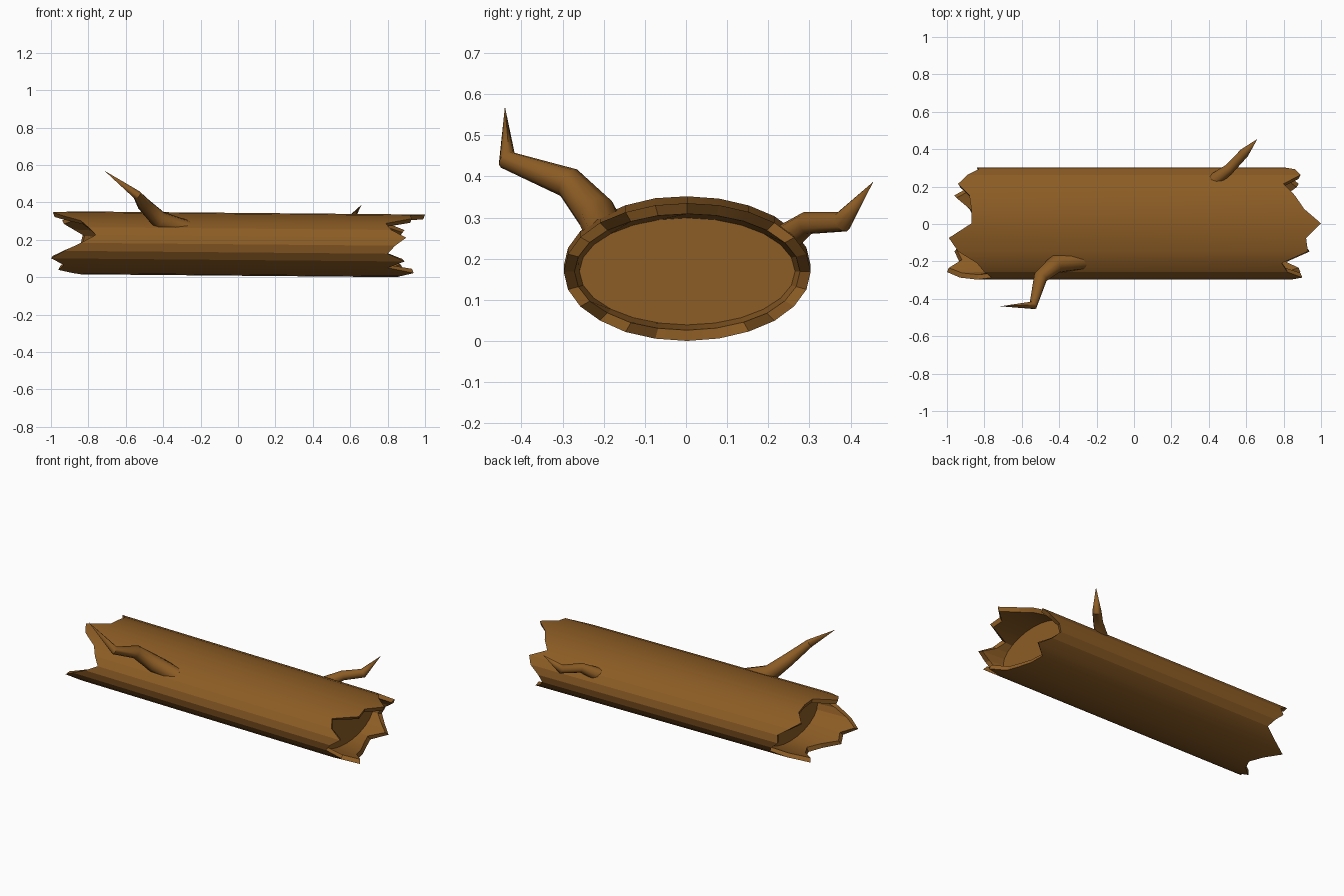
import bpy, bmesh, math
from mathutils import Vector

if "Cube" in bpy.data.objects:
    bpy.data.objects.remove(bpy.data.objects["Cube"])

bark = bpy.data.materials.new("bark brown")
bark.diffuse_color = (0.262, 0.107, 0.018, 1)
bark.use_nodes = True
bark.node_tree.nodes["Principled BSDF"].inputs["Base Color"].default_value = bark.diffuse_color

# Length of the broken edge every 15 degrees, from +y over the top
RIGHT = [.80, .86, .89, .80, .86, .91, 1.0, .92, .93, .79, .82, .90,
         .84, .80, .89, .80, .94, .87, .85, .82, .80, .88, .82, .78]
LEFT = [.84, .83, .89, .94, .88, .87, .87, .99, .94, .84, .80, .76,
        .84, .93, 1.0, .93, .96, .88, .84, .88, .96, .85, .76, .79]
N = 24


def finish(name, bm, angle):
    bmesh.ops.recalc_face_normals(bm, faces=bm.faces)
    mesh = bpy.data.meshes.new(name)
    bm.to_mesh(mesh)
    bm.free()
    mesh.materials.append(bark)
    ob = bpy.data.objects.new(name, mesh)
    bpy.context.collection.objects.link(ob)
    bpy.ops.object.select_all(action='DESELECT')
    ob.select_set(True)
    bpy.context.view_layer.objects.active = ob
    bpy.ops.object.shade_smooth_by_angle(angle=math.radians(angle))


def bridge(bm, a, b):
    n = len(a)
    for i in range(n):
        j = (i + 1) % n
        bm.faces.new((a[i], a[j], b[j], b[i]))


def log_ring(bm, xs, inset):
    # Oval ring whose x varies per vertex; the log dips slightly to the right
    ring = []
    for i, x in enumerate(xs):
        a = math.tau * i / N
        ring.append(bm.verts.new((x, .003 + (.3 - inset) * math.cos(a),
                                  .176 - .009 * x + (.168 - inset) * math.sin(a))))
    return ring


# Hollow-ended log: floor, inner wall, rim, outer wall, rim, inner wall, floor
bm = bmesh.new()
left = [-v for v in LEFT]
rings = [log_ring(bm, xs, inset) for xs, inset in (
    ([-.72] * N, .038), ([x + .01 for x in left], .026), (left, 0),
    (RIGHT, 0), ([x - .01 for x in RIGHT], .026), ([.74] * N, .038))]
for a, b in zip(rings, rings[1:]):
    bridge(bm, a, b)
bm.faces.new(rings[0])
bm.faces.new(rings[-1])
finish("hollow_log", bm, 14)


def branch(name, path, radii, sides=10):
    # Bent tapering twig with mitred joints and a pointed tip
    pts = [Vector(p) for p in path]
    bm = bmesh.new()
    rings = []
    side = None
    for k in range(len(pts) - 1):
        ahead = (pts[k + 1] - pts[k]).normalized()
        back = (pts[k] - pts[k - 1]).normalized() if k else ahead
        t = (ahead + back).normalized()
        if side is None:
            side = t.orthogonal()
        side = (side - t * side.dot(t)).normalized()
        up = t.cross(side)
        rings.append([bm.verts.new(pts[k] + radii[k] * (
            side * math.cos(math.tau * i / sides) + up * math.sin(math.tau * i / sides)))
            for i in range(sides)])
    for a, b in zip(rings, rings[1:]):
        bridge(bm, a, b)
    bm.faces.new(rings[0])
    tip = bm.verts.new(pts[-1])
    for i in range(sides):
        bm.faces.new((rings[-1][i], rings[-1][(i + 1) % sides], tip))
    finish(name, bm, 40)


branch("front_branch",
       [(-.27, -.195, .255), (-.42, -.215, .305), (-.50, -.285, .385),
        (-.54, -.435, .44), (-.715, -.44, .57)],
       [.048, .05, .038, .024])
branch("back_branch",
       [(.42, .225, .235), (.51, .295, .287), (.59, .38, .29), (.66, .455, .387)],
       [.04, .028, .026])
